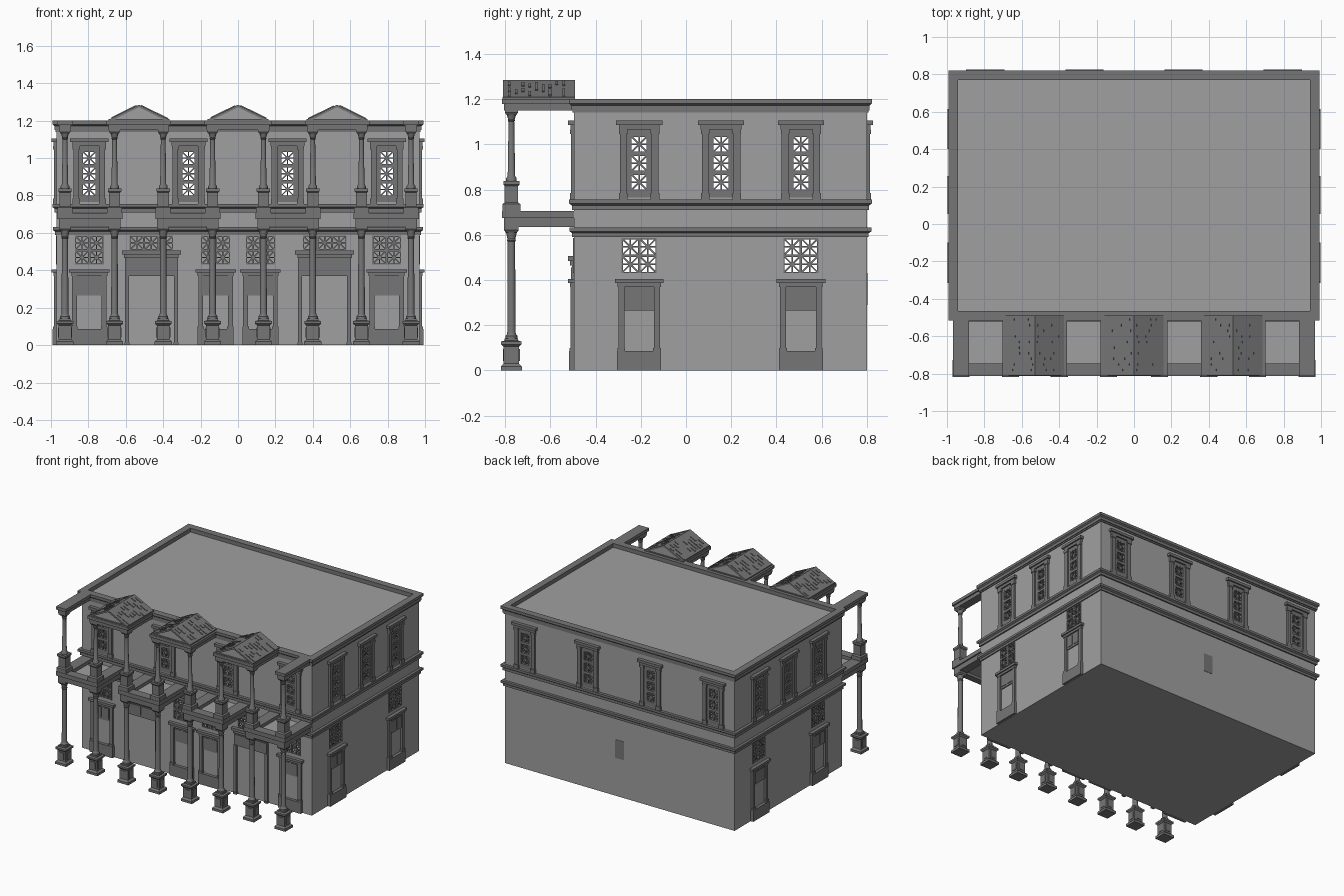
import bpy, bmesh, math, random
from mathutils import Matrix, Vector

random.seed(4)
if "Cube" in bpy.data.objects:
    bpy.data.objects.remove(bpy.data.objects["Cube"])


def material(name, v):
    m = bpy.data.materials.new(name)
    m.use_nodes = True
    m.diffuse_color = (v, v, v, 1)
    m.node_tree.nodes["Principled BSDF"].inputs["Base Color"].default_value = (v, v, v, 1)
    return m


WALL = material("light grey wall", 0.35)
TRIM = material("dark grey trim", 0.18)
ID = Matrix.Identity(4)
X, Y0, Y1 = 0.97, -0.495, 0.80


def finish(bm, name, mat, smooth=False):
    bmesh.ops.recalc_face_normals(bm, faces=bm.faces)
    me = bpy.data.meshes.new(name)
    bm.to_mesh(me)
    bm.free()
    me.materials.append(mat)
    ob = bpy.data.objects.new(name, me)
    bpy.context.scene.collection.objects.link(ob)
    if smooth:
        bpy.ops.object.select_all(action='DESELECT')
        ob.select_set(True)
        bpy.context.view_layer.objects.active = ob
        bpy.ops.object.shade_smooth_by_angle(angle=math.radians(35))
    return ob


def box(bm, M, u0, u1, d0, d1, z0, z1, tilt=0.0):
    """Box in a wall frame: u along the wall, d outward, z up."""
    c = Vector(((u0 + u1) / 2, -(d0 + d1) / 2, (z0 + z1) / 2))
    size = (abs(u1 - u0), abs(d1 - d0), abs(z1 - z0), 1)
    bmesh.ops.create_cube(bm, size=1, matrix=M @ Matrix.Translation(c)
                          @ Matrix.Rotation(tilt, 4, 'Y') @ Matrix.Diagonal(size))


def mid_box(bm, M, u, half, d, z0, z1):
    box(bm, M, u - half, u + half, -0.005, d, z0, z1)


def lathe(bm, x, y, profile, n):
    """Turned solid; four sides give a square block of the given half width."""
    k = math.sqrt(2) if n == 4 else 1
    rings = []
    for r, z in profile:
        rings.append([bm.verts.new((x + r * k * math.cos((i + .5) * math.tau / n),
                                    y + r * k * math.sin((i + .5) * math.tau / n), z))
                      for i in range(n)])
    for a, b in zip(rings, rings[1:]):
        for i in range(n):
            bm.faces.new((a[i], a[(i + 1) % n], b[(i + 1) % n], b[i]))
    bm.faces.new(rings[0])
    bm.faces.new(rings[-1])


def band(name, profile):
    """Mitred moulding running around the whole building."""
    bm = bmesh.new()
    loops = []
    for sx, sy in ((-1, -1), (1, -1), (1, 1), (-1, 1)):
        loops.append([bm.verts.new((sx * (X + o), (Y1 + o) if sy > 0 else (Y0 - o), z))
                      for o, z in profile])
    n = len(profile)
    for c in range(4):
        a, b = loops[c], loops[(c + 1) % 4]
        for i in range(n):
            bm.faces.new((a[i], b[i], b[(i + 1) % n], a[(i + 1) % n]))
    finish(bm, name, TRIM)


def lattice(bm, M, u, z0, cols, rows, pu, pz, holes):
    """Pierced window panel with a star in every cell."""
    cell, t = 0.066, 0.0035
    left = u - cols * pu / 2
    holes.append((left, left + cols * pu, z0, z0 + rows * pz))
    for i in range(cols):
        for j in range(rows):
            a, b = left + i * pu, z0 + j * pz
            cu, cz, h = a + pu / 2, b + pz / 2, cell / 2
            for e0, e1 in ((a, cu - h), (cu + h, a + pu)):
                box(bm, M, e0, e1, -0.015, 0.004, b, b + pz)
            for e0, e1 in ((b, cz - h), (cz + h, b + pz)):
                box(bm, M, cu - h, cu + h, -0.015, 0.004, e0, e1)
            for k in range(4):
                r = h * (1.38 if k % 2 else 1)
                box(bm, M, cu - r, cu + r, -0.01, 0, cz - t, cz + t, k * math.pi / 4)
            box(bm, M, cu - .01, cu + .01, -0.011, 0.002, cz - .01, cz + .01, math.pi / 4)


def upper_window(bm, M, u, holes):
    for s in (-1, 1):
        mid_box(bm, M, u + s * .07, .015, .014, .765, 1.065)
        mid_box(bm, M, u + s * .07, .019, .018, .755, .785)
        mid_box(bm, M, u + s * .07, .019, .018, 1.045, 1.065)
    mid_box(bm, M, u, .056, .005, 1.04, 1.07)
    mid_box(bm, M, u, .09, .016, 1.065, 1.085)
    mid_box(bm, M, u, .102, .026, 1.085, 1.105)
    lattice(bm, M, u, .79, 1, 3, .11, .084, holes)
    mid_box(bm, M, u, .056, .004, .765, .79)


def small_door(bm, M, u, holes):
    mid_box(bm, M, u, .097, .022, 0, .085)
    for s in (-1, 1):
        mid_box(bm, M, u + s * .079, .013, .015, .085, .37)
        mid_box(bm, M, u + s * .079, .017, .02, .085, .1)
        mid_box(bm, M, u + s * .033, .025, .011, .28, .36)
    mid_box(bm, M, u, .07, .007, .265, .37)
    mid_box(bm, M, u, .096, .017, .37, .387)
    mid_box(bm, M, u, .108, .026, .387, .405)
    lattice(bm, M, u, .43, 2, 2, .0775, .0775, holes)


def big_door(bm, M, u, holes):
    for s in (-1, 1):
        mid_box(bm, M, u + s * .131, .011, .016, 0, .375)
        mid_box(bm, M, u + s * .131, .014, .02, 0, .015)
        mid_box(bm, M, u + s * .07, .066, .014, .385, .455)
    mid_box(bm, M, u, .142, .009, .37, .465)
    mid_box(bm, M, u, .146, .018, .465, .485)
    mid_box(bm, M, u, .157, .027, .485, .505)
    lattice(bm, M, u, .508, 3, 1, .0775, .0775, holes)


def wall(name, M, u0, u1, holes):
    """Sheet wall with rectangular openings, thickened inward."""
    bm = bmesh.new()
    us = sorted({u0, u1, *[h[0] for h in holes], *[h[1] for h in holes]})
    zs = sorted({0, 1.17, *[h[2] for h in holes], *[h[3] for h in holes]})
    for a, b in zip(us, us[1:]):
        for c, d in zip(zs, zs[1:]):
            mu, mz = (a + b) / 2, (c + d) / 2
            if not any(h[0] < mu < h[1] and h[2] < mz < h[3] for h in holes):
                bm.faces.new([bm.verts.new(M @ Vector(p)) for p in
                              ((a, 0, c), (b, 0, c), (b, 0, d), (a, 0, d))])
    bmesh.ops.remove_doubles(bm, verts=bm.verts, dist=1e-5)
    n = M.to_3x3() @ Vector((0, -1, 0))
    back = bmesh.ops.extrude_face_region(bm, geom=bm.faces[:])
    moved = [v for v in back["geom"] if isinstance(v, bmesh.types.BMVert)]
    bmesh.ops.translate(bm, verts=moved, vec=-n * 0.02)
    finish(bm, name, WALL)


# Walls with their windows and doors
def frame(x, y, deg):
    return Matrix.Translation((x, y, 0)) @ Matrix.Rotation(math.radians(deg), 4, 'Z')


four = (-.795, -.265, .265, .795)
walls = [("front", frame(0, Y0, 0), -X, X, four, (-.795, -.12, .12, .795), (-.463, .463)),
         ("left", frame(X, 0, 90), Y0, Y1, (-.207, .155, .508), (-.207, .508), ()),
         ("back", frame(0, Y1, 180), -X, X, four, (), ()),
         ("right", frame(-X, 0, -90), -Y1, -Y0, (.207, -.155, -.508), (.207, -.508), ())]
for side, M, u0, u1, wins, doors, gates in walls:
    holes = []
    bm = bmesh.new()
    for items, make in ((wins, upper_window), (doors, small_door), (gates, big_door)):
        for u in items:
            make(bm, M, u, holes)
    if side == "back":
        box(bm, M, -.037, .037, -.001, .002, .29, .43)
    finish(bm, side + "_openings", TRIM)
    wall(side + "_wall", M, u0, u1, holes)

# Roof deck and floor
for name, z0, z1 in (("roof_deck", 1.15, 1.17), ("floor", 0, .01)):
    bm = bmesh.new()
    box(bm, ID, -.965, .965, -.795, .49, z0, z1)
    finish(bm, name, WALL)

# Wall mouldings
band("lower_moulding", [(-.01, .59), (.008, .59), (.008, .607), (.02, .615), (.02, .632), (-.01, .632)])
band("middle_moulding", [(-.01, .71), (.01, .71), (.01, .73), (.022, .738), (.022, .755), (-.01, .755)])
band("roof_cornice", [(-.03, 1.14), (.006, 1.14), (.006, 1.15), (.012, 1.15), (.012, 1.172),
                      (.022, 1.18), (.022, 1.2), (-.03, 1.2)])

# Columns in two storeys
CX = (-.925, -.66, -.40, -.136, .136, .40, .66, .925)
CY = -.772
blocks, shafts = bmesh.new(), bmesh.new()
for x in CX:
    lathe(blocks, x, CY, [(.046, 0), (.046, .018), (.034, .03), (.034, .105), (.045, .115),
                          (.045, .128), (.03, .132), (.03, .142)], 4)
    for s in range(4):
        box(blocks, frame(x, CY, 90 * s), -.02, .02, .03, .038, .042, .095)
    lathe(shafts, x, CY, [(.028, .142), (.028, .152), (.021, .16), (.019, .17), (.017, .57),
                          (.021, .575), (.018, .582), (.026, .615)], 12)
    lathe(blocks, x, CY, [(.025, .61), (.032, .62), (.032, .637)], 4)
    lathe(blocks, x, CY, [(.04, .70), (.04, .735), (.03, .742), (.03, .815), (.036, .822), (.036, .838)], 4)
    lathe(shafts, x, CY, [(.024, .838), (.024, .85), (.017, .86), (.013, 1.10),
                          (.017, 1.105), (.015, 1.11), (.023, 1.135)], 12)
    lathe(blocks, x, CY, [(.022, 1.13), (.029, 1.14), (.029, 1.153)], 4)
finish(blocks, "column_pedestals_and_capitals", TRIM)
finish(shafts, "column_shafts", TRIM, smooth=True)

# Beams joining the columns to each other and to the wall
beams, slabs = bmesh.new(), bmesh.new()


def canopy(cols, z, h):
    steps = ((.032, z, z + .55 * h), (.042, z + .55 * h, z + h))
    for half, z0, z1 in steps:
        for x in cols:
            box(beams, ID, x - half, x + half, -Y0 - .01, -CY + half, z0, z1)
        if len(cols) == 2:
            box(beams, ID, cols[0] - half, cols[1] + half, -CY - half * .6, -CY + half, z0, z1)
    if len(cols) == 2:
        box(slabs, ID, cols[0], cols[1], -Y0 - .005, -CY, z + .02, z + .045)


for i in (0, 2, 4, 6):
    canopy(CX[i:i + 2], .635, .07)
for i in (1, 3, 5):
    canopy(CX[i:i + 2], 1.15, .05)
for x in (CX[0], CX[-1]):
    canopy((x,), 1.15, .05)
finish(beams, "porch_beams", TRIM)
finish(slabs, "porch_ceilings", WALL)

# Pediments with tiled roofs
roofs, gables = bmesh.new(), bmesh.new()
HALF, RISE, TOP = .163, .08, 1.285
ang = math.atan2(RISE, HALF)
L = math.hypot(HALF, RISE)
for cx in (-.53, 0, .53):
    box(roofs, ID, cx - HALF, cx + HALF, .49, .812, 1.196, 1.208)
    tri = [[gables.verts.new((cx + u, y, z)) for u, z in ((-.15, 1.205), (.15, 1.205), (0, TOP - .005))]
           for y in (-.802, -.495)]
    for t in tri:
        gables.faces.new(t)
    for i in range(3):
        j = (i + 1) % 3
        gables.faces.new((tri[0][i], tri[0][j], tri[1][j], tri[1][i]))
    for s in (-1, 1):
        M = Matrix.Translation((cx, 0, TOP)) @ Matrix.Rotation(s * ang, 4, 'Y')
        box(roofs, M, 0, s * L, .49, .81, -.012, 0)
        for k in range(30):
            u, d = random.uniform(.01, L - .04), .505 + .03 * random.randrange(10)
            box(roofs, M, s * u, s * (u + .032), d, d + .012, -.002, .005)
finish(roofs, "pediment_roofs", TRIM)
finish(gables, "pediment_gables", WALL)
